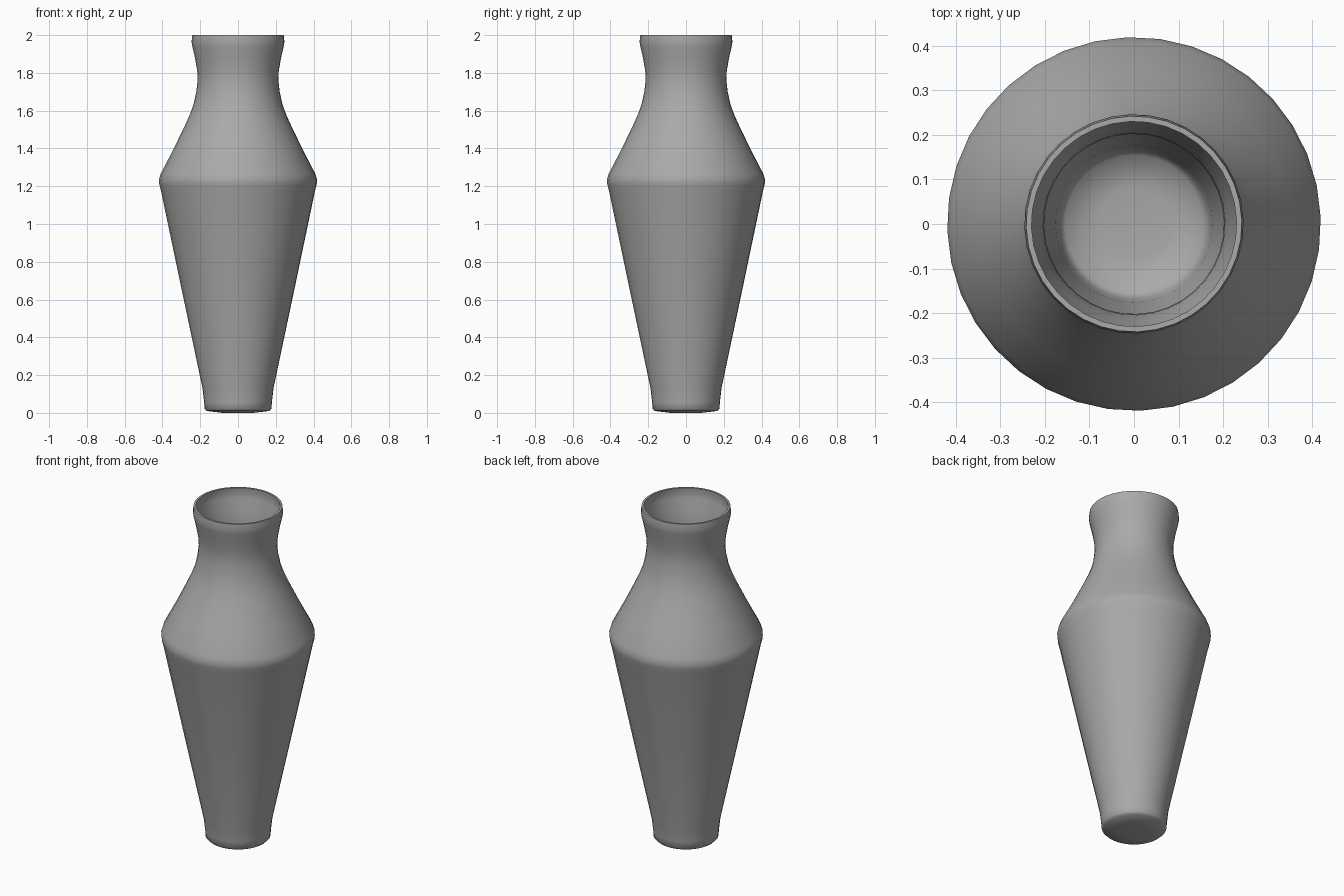
import bpy
import bmesh
import math

cube = bpy.data.objects.get("Cube")
if cube:
    bpy.data.objects.remove(cube, do_unlink=True)

SIDES = 36
WALL = 0.012

# Plain grey ceramic
grey = bpy.data.materials.new("grey_ceramic")
grey.use_nodes = True
colour = (0.4, 0.4, 0.4, 1)
grey.diffuse_color = colour
grey.node_tree.nodes["Principled BSDF"].inputs["Base Color"].default_value = colour

# Outer silhouette from base to rim, as (radius, height)
outer = [(0.08, 0.0), (0.165, 0.01), (0.177, 0.022), (0.18, 0.06), (0.188, 0.13),
         (0.30, 0.66), (0.409, 1.18), (0.417, 1.21), (0.419, 1.235), (0.41, 1.265),
         (0.345, 1.39), (0.282, 1.52), (0.255, 1.58), (0.235, 1.635), (0.221, 1.70),
         (0.214, 1.76), (0.216, 1.81), (0.228, 1.88), (0.242, 1.94), (0.246, 1.965),
         (0.242, 2.0)]

# Inner wall follows the silhouette back down to a flat floor
inner = [(r - WALL, z) for r, z in reversed(outer[3:])]
inner += [(0.155, 0.035), (0.08, 0.025)]
profile = outer + inner

# Vase body: revolve the profile and close the base and the floor
bm = bmesh.new()
rings = []
for r, z in profile:
    ring = []
    for i in range(SIDES):
        a = math.tau * i / SIDES + math.radians(2)
        ring.append(bm.verts.new((r * math.cos(a), r * math.sin(a), z)))
    rings.append(ring)
for low, high in zip(rings, rings[1:]):
    for i in range(SIDES):
        j = (i + 1) % SIDES
        bm.faces.new((low[i], low[j], high[j], high[i]))
bm.faces.new(reversed(rings[0]))
bm.faces.new(rings[-1])
bmesh.ops.recalc_face_normals(bm, faces=bm.faces)

mesh = bpy.data.meshes.new("vase")
bm.to_mesh(mesh)
bm.free()
mesh.materials.append(grey)
vase = bpy.data.objects.new("vase", mesh)
bpy.context.collection.objects.link(vase)

# Smooth body with a crisp rim
bpy.ops.object.select_all(action="DESELECT")
vase.select_set(True)
bpy.context.view_layer.objects.active = vase
bpy.ops.object.shade_smooth_by_angle(angle=math.radians(60))
